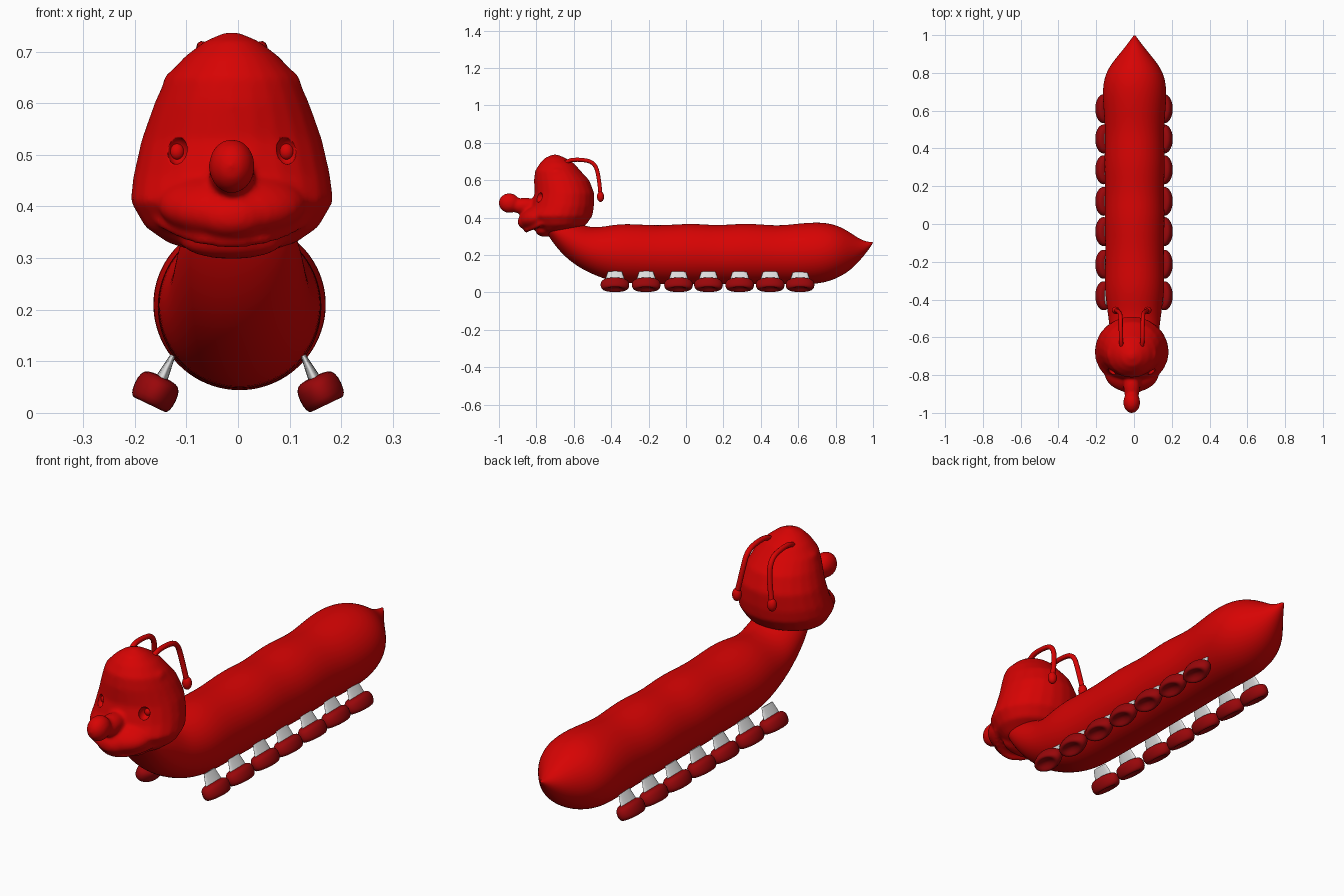
import bpy, bmesh, math
from mathutils import Vector, Matrix

cube = bpy.data.objects.get("Cube")
if cube:
    bpy.data.objects.remove(cube, do_unlink=True)


def material(name, rgb):
    m = bpy.data.materials.new(name)
    m.use_nodes = True
    m.diffuse_color = (*rgb, 1)
    m.node_tree.nodes["Principled BSDF"].inputs["Base Color"].default_value = (*rgb, 1)
    return m


red = material("bright red", (0.68, 0.001, 0.001))
dark_red = material("dark red", (0.32, 0.002, 0.003))
grey = material("light grey", (0.72, 0.72, 0.72))
X, Y, Z = Vector((1, 0, 0)), Vector((0, 1, 0)), Vector((0, 0, 1))


def loft(bm, sections, u, v, sides=24):
    """Skin elliptical rings given as (centre, radius along u, radius along v)."""
    rings = []
    for c, ru, rv in sections:
        angles = [2 * math.pi * i / sides for i in range(sides)]
        rings.append([bm.verts.new(Vector(c) + u * ru * math.cos(a) + v * rv * math.sin(a))
                      for a in angles])
    for a, b in zip(rings, rings[1:]):
        for i in range(sides):
            j = (i + 1) % sides
            bm.faces.new((a[i], a[j], b[j], b[i]))
    bm.faces.new(rings[0])
    bm.faces.new(rings[-1])


def ball(bm, centre, radii, tilt=0):
    m = (Matrix.Translation(centre) @ Matrix.Rotation(tilt, 4, "X")
         @ Matrix.Diagonal((*radii, 1)))
    bmesh.ops.create_uvsphere(bm, u_segments=24, v_segments=14, radius=1, matrix=m)


def finish(bm, name, mat, levels=0):
    bmesh.ops.recalc_face_normals(bm, faces=bm.faces)
    for f in bm.faces:
        f.smooth = True
    mesh = bpy.data.meshes.new(name)
    bm.to_mesh(mesh)
    bm.free()
    mesh.materials.append(mat)
    ob = bpy.data.objects.new(name, mesh)
    bpy.context.collection.objects.link(ob)
    if levels:
        subsurf = ob.modifiers.new("Smooth surface", "SUBSURF")
        subsurf.levels = subsurf.render_levels = levels
    return ob


def add_tube(bm, points, radius):
    """Bake a round tube along a smooth path into a bmesh."""
    cu = bpy.data.curves.new("temporary_tube", "CURVE")
    cu.dimensions = "3D"
    cu.bevel_depth, cu.bevel_resolution, cu.use_fill_caps = radius, 3, True
    sp = cu.splines.new("NURBS")
    sp.points.add(len(points) - 1)
    for p, co in zip(sp.points, points):
        p.co = (*co, 1)
    sp.use_endpoint_u, sp.order_u, sp.resolution_u = True, 3, 8
    ob = bpy.data.objects.new("temporary_tube", cu)
    bpy.context.collection.objects.link(ob)
    bpy.context.view_layer.update()
    bm.from_mesh(ob.evaluated_get(bpy.context.evaluated_depsgraph_get()).to_mesh())
    bpy.data.objects.remove(ob, do_unlink=True)


# Body: y, bottom, top, half width
profile = [
    (-0.76, .35, .40, .06), (-0.73, .29, .42, .10), (-0.67, .212, .41, .118),
    (-0.60, .150, .385, .128), (-0.52, .105, .345, .136), (-0.43, .068, .354, .149),
    (-0.33, .046, .373, .162), (-0.15, .045, .355, .154), (0.03, .041, .374, .162),
    (0.17, .045, .356, .155), (0.32, .041, .375, .163), (0.48, .045, .355, .155),
    (0.60, .041, .370, .165), (0.72, .044, .379, .173), (0.81, .074, .362, .152),
    (0.88, .118, .320, .098), (0.93, .170, .285, .056), (0.97, .220, .270, .025),
    (1.0, .263, .270, .004)]
bm = bmesh.new()
loft(bm, [((0.003, y, (lo + hi) / 2), w, (hi - lo) / 2) for y, lo, hi, w in profile], X, Z)
finish(bm, "body", red, 2)

# Head: z, centre y, half width, half depth
skull = [(.300, -.745, .03, .03), (.33, -.70, .125, .09), (.36, -.68, .168, .145),
         (.41, -.68, .197, .18), (.46, -.66, .191, .168), (.53, -.65, .175, .160),
         (.60, -.665, .150, .148), (.65, -.685, .128, .122), (.69, -.69, .092, .092),
         (.72, -.70, .053, .053), (.737, -.70, .014, .014)]
HX = -0.012
bm = bmesh.new()
loft(bm, [((HX, y, z), w, d) for z, y, w, d in skull], X, Y)
ball(bm, (HX, -.79, .405), (.145, .105, .065), .3)         # muzzle
ball(bm, (HX, -.83, .395), (.085, .075, .052), .5)         # upper lip
ball(bm, (HX, -.76, .332), (.10, .045, .034))              # jaw
ball(bm, (HX, -.86, .462), (.044, .085, .044))             # nose bridge
ball(bm, (HX, -.945, .478), (.045, .057, .053))            # nose
for s in (-1, 1):
    ball(bm, (HX + s * .113, -.69, .635), (.021, .04, .028))   # temple bump
add_tube(bm, [(HX - .14, -.76, .375), (HX - .10, -.82, .345), (HX, -.865, .328),
              (HX + .10, -.82, .345), (HX + .14, -.76, .375)], .013)
head = finish(bm, "head", red)
remesh = head.modifiers.new("Fuse", "REMESH")
remesh.mode, remesh.voxel_size, remesh.use_smooth_shade = "VOXEL", 0.007, True
soften = head.modifiers.new("Soften", "SMOOTH")
soften.factor, soften.iterations = 0.5, 12

# Eye sockets and sunken eyeballs
bm = bmesh.new()
for s in (-1, 1):
    ball(bm, (HX + s * .106, -.784, .508), (.021, .028, .027))
cutter = finish(bm, "eye_socket_cutter", red)
cutter.hide_render = True
cutter.hide_viewport = True
cut = head.modifiers.new("Sockets", "BOOLEAN")
cut.operation, cut.solver, cut.object = "DIFFERENCE", "EXACT", cutter
bm = bmesh.new()
for s in (-1, 1):
    ball(bm, (HX + s * .106, -.758, .506), (.014, .012, .016))
finish(bm, "eyeballs", red)

# Antennae
for side, s in (("left", 1), ("right", -1)):
    bm = bmesh.new()
    path = [(.050, -.665, .675), (.056, -.64, .705), (.058, -.57, .712), (.058, -.49, .697),
            (.064, -.465, .62), (.082, -.458, .53)]
    add_tube(bm, [(HX + s * x, y, z) for x, y, z in path], .011)
    ball(bm, (HX + s * .085, -.457, .512), (.020, .019, .028))
    finish(bm, side + "_antenna", red)

# Seven pairs of feet: height along the leg, fraction of full shoe size
shoe = [(-.014, .05), (-.018, .4), (-.028, .66), (-.028, .86), (-.015, 1.01), (.012, 1.02),
        (.028, .87), (.032, .5), (.032, .05)]
for side, s in (("left", 1), ("right", -1)):
    up = Vector((-s * .43, 0, .90)).normalized()
    out = Vector((s * .90, 0, .43)).normalized()
    for n, y in enumerate((-.38, -.213, -.04, .12, .287, .45, .61)):
        base = Vector((s * .160, y, .041))
        bm = bmesh.new()
        loft(bm, [(base + up * h, .044 * f, .078 * f) for h, f in shoe], out, Y, 16)
        finish(bm, f"{side}_shoe_{n + 1}", dark_red, 1)
        bm = bmesh.new()
        loft(bm, [(base + up * h, a, b) for h, a, b in
                  ((.02, .013, .054), (.05, .009, .047), (.078, .005, .038))], out, Y, 16)
        leg = finish(bm, f"{side}_leg_{n + 1}", grey)
        for f in leg.data.polygons:
            f.use_smooth = len(f.vertices) == 4
